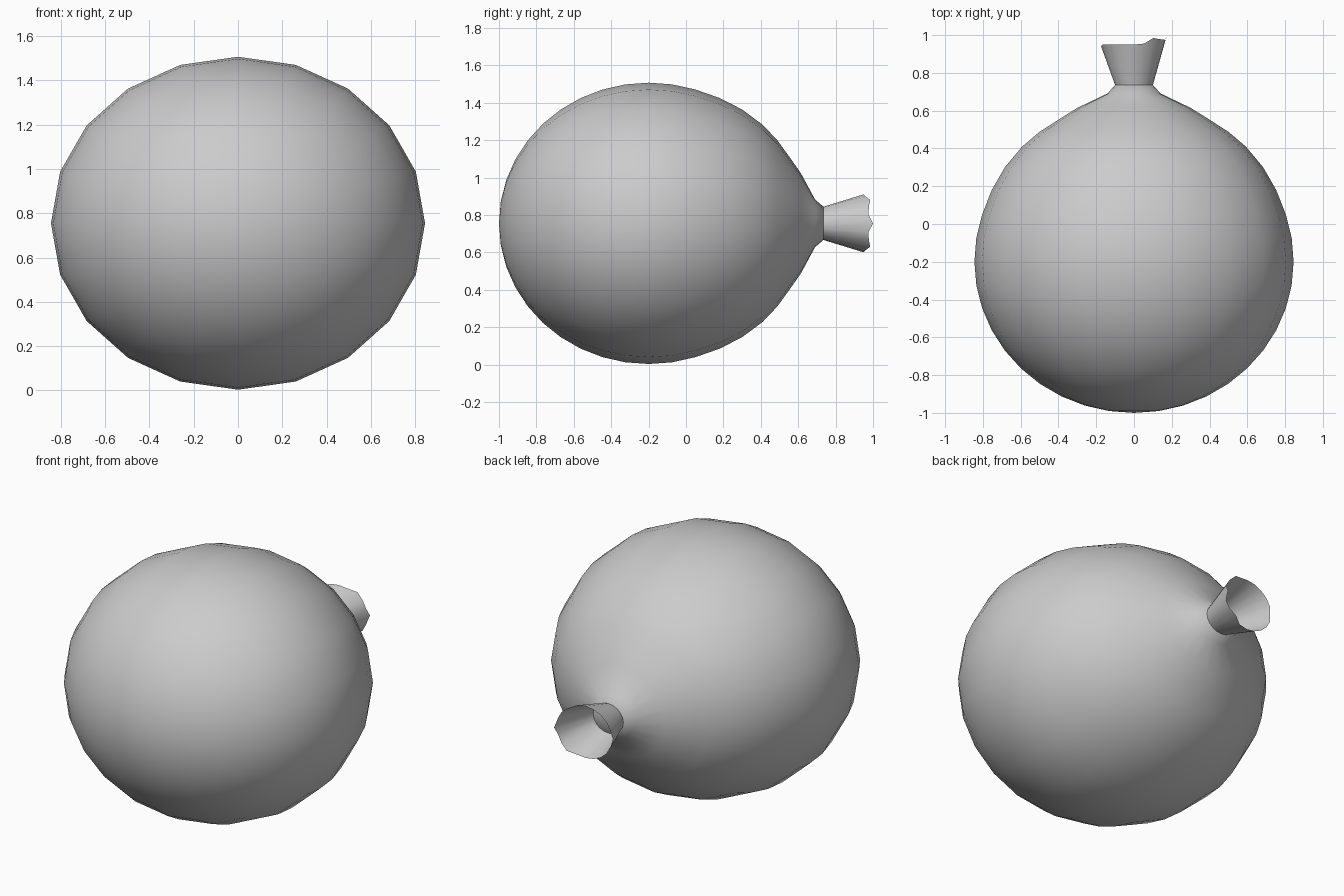
import bpy
import bmesh
from math import sin, cos, pi, radians

if "Cube" in bpy.data.objects:
    bpy.data.objects.remove(bpy.data.objects["Cube"])

SIDES = 20
CZ = 0.755                 # height of the balloon axis
RX, RZ = 0.845, 0.752      # widest half width and half height


def ring(bm, r, ys):
    """Elliptical ring around the y axis; r is the half width in x."""
    if not isinstance(ys, (list, tuple)):
        ys = [ys] * SIDES
    verts = []
    for i in range(SIDES):
        a = 2 * pi * i / SIDES
        verts.append(bm.verts.new((r * cos(a), ys[i], CZ + r * RZ / RX * sin(a))))
    return verts


def bridge(bm, a, b):
    for i in range(SIDES):
        j = (i + 1) % SIDES
        bm.faces.new((a[i], b[i], b[j], a[j]))


def fan(bm, loop, y, flip):
    tip = bm.verts.new((0, y, CZ))
    for i in range(SIDES):
        j = (i + 1) % SIDES
        pair = (loop[j], loop[i]) if flip else (loop[i], loop[j])
        bm.faces.new((tip,) + pair)


def finish(bm, name):
    mesh = bpy.data.meshes.new(name)
    bm.to_mesh(mesh)
    bm.free()
    obj = bpy.data.objects.new(name, mesh)
    bpy.context.collection.objects.link(obj)
    bpy.context.view_layer.objects.active = obj
    obj.select_set(True)
    bpy.ops.object.shade_smooth_by_angle(angle=radians(50))
    obj.select_set(False)
    return obj


# Balloon body: round rear half, then a front half drawn out into the neck
profile = [(RX * sin(radians(9 * k)), -0.2 - 0.8 * cos(radians(9 * k)))
           for k in range(1, 11)]
profile += [(0.835, -0.075), (0.804, 0.05), (0.753, 0.18), (0.684, 0.30),
            (0.592, 0.41), (0.50, 0.488), (0.388, 0.56), (0.30, 0.615),
            (0.143, 0.69), (0.10, 0.735)]
bm = bmesh.new()
rings = [ring(bm, r, y) for r, y in profile]
for a, b in zip(rings, rings[1:]):
    bridge(bm, a, b)
fan(bm, rings[0], -1.0, False)
fan(bm, rings[-1], 0.735, True)
bmesh.ops.recalc_face_normals(bm, faces=bm.faces)
finish(bm, "balloon_body")

# Flared mouth with an uneven rim, longer on the +x side
rim = [0.95] * SIDES
for k, y in enumerate((1.0, 0.975, 0.978, 0.985, 0.955)):
    rim[k] = y
    rim[-k] = y
rim[SIDES // 2] = 0.94
bm = bmesh.new()
bridge(bm, ring(bm, 0.10, 0.735), ring(bm, 0.174, rim))
finish(bm, "balloon_mouth")
